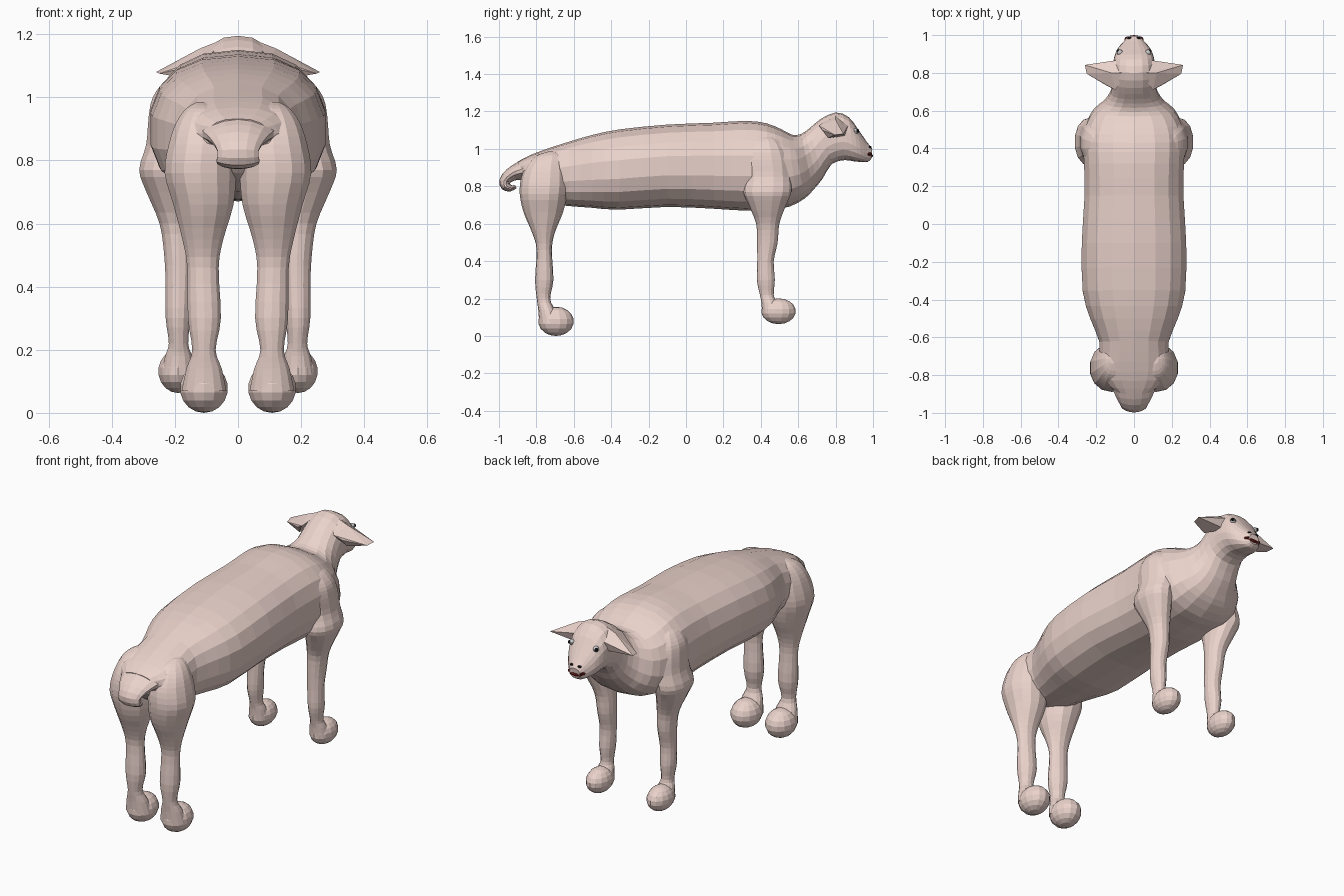
import bpy, bmesh, math
from mathutils import Vector


def material(name, rgb):
    m = bpy.data.materials.new(name)
    m.diffuse_color = (*rgb, 1)
    return m


SKIN = material("skin", (0.83, 0.65, 0.60))
RED = material("lip_red", (0.13, 0.01, 0.01))
DARK = material("dark", (0.01, 0.01, 0.01))
WHITE = material("eye_white", (0.55, 0.55, 0.53))


def finish(name, bm, mat):
    bmesh.ops.recalc_face_normals(bm, faces=bm.faces)
    me = bpy.data.meshes.new(name)
    bm.to_mesh(me)
    bm.free()
    me.materials.append(mat)
    ob = bpy.data.objects.new(name, me)
    bpy.context.collection.objects.link(ob)
    return ob


def smooth_rows(rows, steps):
    """Catmull-Rom interpolation between rows of numbers."""
    out = []
    for i in range(len(rows) - 1):
        p0, p1 = rows[max(i - 1, 0)], rows[i]
        p2, p3 = rows[i + 1], rows[min(i + 2, len(rows) - 1)]
        for s in range(steps):
            t = s / steps
            out.append([0.5 * (2 * b + (c - a) * t + (2 * a - 5 * b + 4 * c - d) * t * t
                               + (3 * b - a - 3 * c + d) * t ** 3)
                        for a, b, c, d in zip(p0, p1, p2, p3)])
    return out + [list(rows[-1])]


def loft(name, frames, sides, power, mat=SKIN):
    """Skin superellipse rings, each given as centre, axis u, axis v."""
    bm = bmesh.new()
    rings = []
    for c, u, v in frames:
        ring = []
        for k in range(sides):
            a = 2 * math.pi * (k + 0.5) / sides
            ca, sa = math.cos(a), math.sin(a)
            ring.append(bm.verts.new(
                c + u * math.copysign(abs(ca) ** (2 / power), ca)
                + v * math.copysign(abs(sa) ** (2 / power), sa)))
        rings.append(ring)
    for r, q in zip(rings, rings[1:]):
        for k in range(sides):
            j = (k + 1) % sides
            bm.faces.new((r[k], r[j], q[j], q[k]))
    bm.faces.new(rings[0])
    bm.faces.new(rings[-1])
    return finish(name, bm, mat)


def spine_loft(name, rows, sides, power, steps=2):
    """Rows: top y, top z, bottom y, bottom z, half width."""
    frames = []
    for yt, zt, yb, zb, w in smooth_rows(rows, steps):
        top, bot = Vector((0, yt, zt)), Vector((0, yb, zb))
        frames.append(((top + bot) / 2, Vector((w, 0, 0)), (top - bot) / 2))
    return loft(name, frames, sides, power)


def leg_loft(name, rows, side):
    """Rows: z, inner x, outer x, y, half depth."""
    frames = [(Vector((side * (a + b) / 2, y, z)), Vector(((b - a) / 2, 0, 0)), Vector((0, d, 0)))
              for z, a, b, y, d in smooth_rows(rows, 3)]
    return loft(name, frames, 14, 2.1)


def ball(name, centre, radii, mat, u=14, v=9):
    bm = bmesh.new()
    bmesh.ops.create_uvsphere(bm, u_segments=u, v_segments=v, radius=1)
    bmesh.ops.scale(bm, vec=radii, verts=bm.verts)
    bmesh.ops.translate(bm, vec=centre, verts=bm.verts)
    return finish(name, bm, mat)


# Torso, neck and head in one skin, rump to snout
spine_loft("body", [
    (-0.90, 0.932, -0.86, 0.81, 0.10), (-0.83, 0.968, -0.82, 0.76, 0.165),
    (-0.73, 1.005, -0.73, 0.71, 0.19), (-0.62, 1.04, -0.63, 0.695, 0.185),
    (-0.50, 1.075, -0.50, 0.685, 0.235), (-0.35, 1.105, -0.36, 0.675, 0.275),
    (-0.10, 1.13, -0.10, 0.69, 0.28), (0.15, 1.14, 0.15, 0.68, 0.265),
    (0.32, 1.15, 0.32, 0.67, 0.268), (0.43, 1.137, 0.45, 0.68, 0.272),
    (0.51, 1.105, 0.55, 0.69, 0.255), (0.57, 1.075, 0.635, 0.735, 0.215),
    (0.615, 1.08, 0.68, 0.78, 0.16), (0.66, 1.11, 0.73, 0.84, 0.126),
    (0.72, 1.16, 0.78, 0.92, 0.115), (0.80, 1.195, 0.85, 0.94, 0.113),
    (0.87, 1.17, 0.90, 0.933, 0.105), (0.92, 1.105, 0.94, 0.93, 0.085),
    (0.965, 1.04, 0.97, 0.93, 0.054), (0.996, 1.0, 0.99, 0.945, 0.032)], 18, 2.4)

# Curled tail
spine_loft("tail", [
    (-0.80, 0.97, -0.80, 0.82, 0.14), (-0.89, 0.935, -0.86, 0.83, 0.115),
    (-0.96, 0.89, -0.90, 0.835, 0.088), (-0.998, 0.835, -0.935, 0.822, 0.066),
    (-0.985, 0.785, -0.94, 0.812, 0.07), (-0.94, 0.772, -0.928, 0.805, 0.06),
    (-0.905, 0.79, -0.915, 0.808, 0.03)], 14, 1.8)

FRONT_LEG = [
    (1.07, 0.17, 0.20, 0.42, 0.02), (1.05, 0.13, 0.235, 0.42, 0.075),
    (1.00, 0.10, 0.272, 0.425, 0.11), (0.94, 0.10, 0.285, 0.43, 0.125),
    (0.85, 0.12, 0.293, 0.44, 0.122),
    (0.77, 0.15, 0.315, 0.435, 0.128), (0.70, 0.145, 0.292, 0.435, 0.10),
    (0.60, 0.14, 0.25, 0.437, 0.062), (0.50, 0.14, 0.235, 0.435, 0.055),
    (0.40, 0.145, 0.23, 0.425, 0.044), (0.30, 0.15, 0.23, 0.427, 0.048),
    (0.22, 0.157, 0.22, 0.432, 0.037), (0.18, 0.145, 0.232, 0.445, 0.042),
    (0.12, 0.135, 0.245, 0.465, 0.058)]
HIND_LEG = [
    (0.985, 0.10, 0.13, -0.72, 0.02), (0.965, 0.05, 0.165, -0.73, 0.07),
    (0.92, 0.02, 0.198, -0.745, 0.10),
    (0.85, 0.003, 0.222, -0.755, 0.125), (0.76, 0.003, 0.235, -0.762, 0.127),
    (0.66, 0.012, 0.207, -0.763, 0.105), (0.55, 0.045, 0.178, -0.762, 0.06),
    (0.46, 0.06, 0.162, -0.758, 0.041), (0.30, 0.053, 0.16, -0.758, 0.049),
    (0.20, 0.07, 0.146, -0.762, 0.036), (0.14, 0.05, 0.165, -0.745, 0.045),
    (0.07, 0.035, 0.18, -0.725, 0.06)]
EAR = [(0.03, 0.80, 1.19), (0.07, 0.87, 1.13), (0.08, 0.85, 1.07), (0.10, 0.71, 1.125),
       (0.14, 0.73, 1.10), (0.15, 0.76, 1.058), (0.25, 0.795, 1.075),
       (0.26, 0.842, 1.08), (0.12, 0.80, 1.155)]

for side, label in ((1, "right"), (-1, "left")):
    # Legs and rounded feet
    leg_loft("front_leg_" + label, FRONT_LEG, side)
    leg_loft("hind_leg_" + label, HIND_LEG, side)
    ball("front_foot_" + label, (side * 0.19, 0.495, 0.132), (0.064, 0.092, 0.069), SKIN)
    ball("hind_foot_" + label, (side * 0.108, -0.695, 0.078), (0.078, 0.095, 0.078), SKIN)

    # Sideways pointed ear
    bm = bmesh.new()
    for x, y, z in EAR:
        bm.verts.new((side * x, y, z))
    bmesh.ops.convex_hull(bm, input=bm.verts)
    finish("ear_" + label, bm, SKIN)

    # Eye, pupil and nostril
    ball("eye_" + label, (side * 0.075, 0.908, 1.095), (0.016, 0.016, 0.016), WHITE, 10, 8)
    ball("pupil_" + label, (side * 0.084, 0.917, 1.097), (0.009, 0.009, 0.010), DARK, 8, 6)
    ball("nostril_" + label, (side * 0.024, 0.983, 1.01), (0.012, 0.008, 0.006), DARK, 8, 6)
    # Mouth corner
    ball("mouth_corner_" + label, (side * 0.034, 0.972, 0.973), (0.018, 0.022, 0.011), RED, 10, 6)

# Mouth
ball("mouth", (0, 0.982, 0.964), (0.04, 0.018, 0.012), RED, 12, 6)
